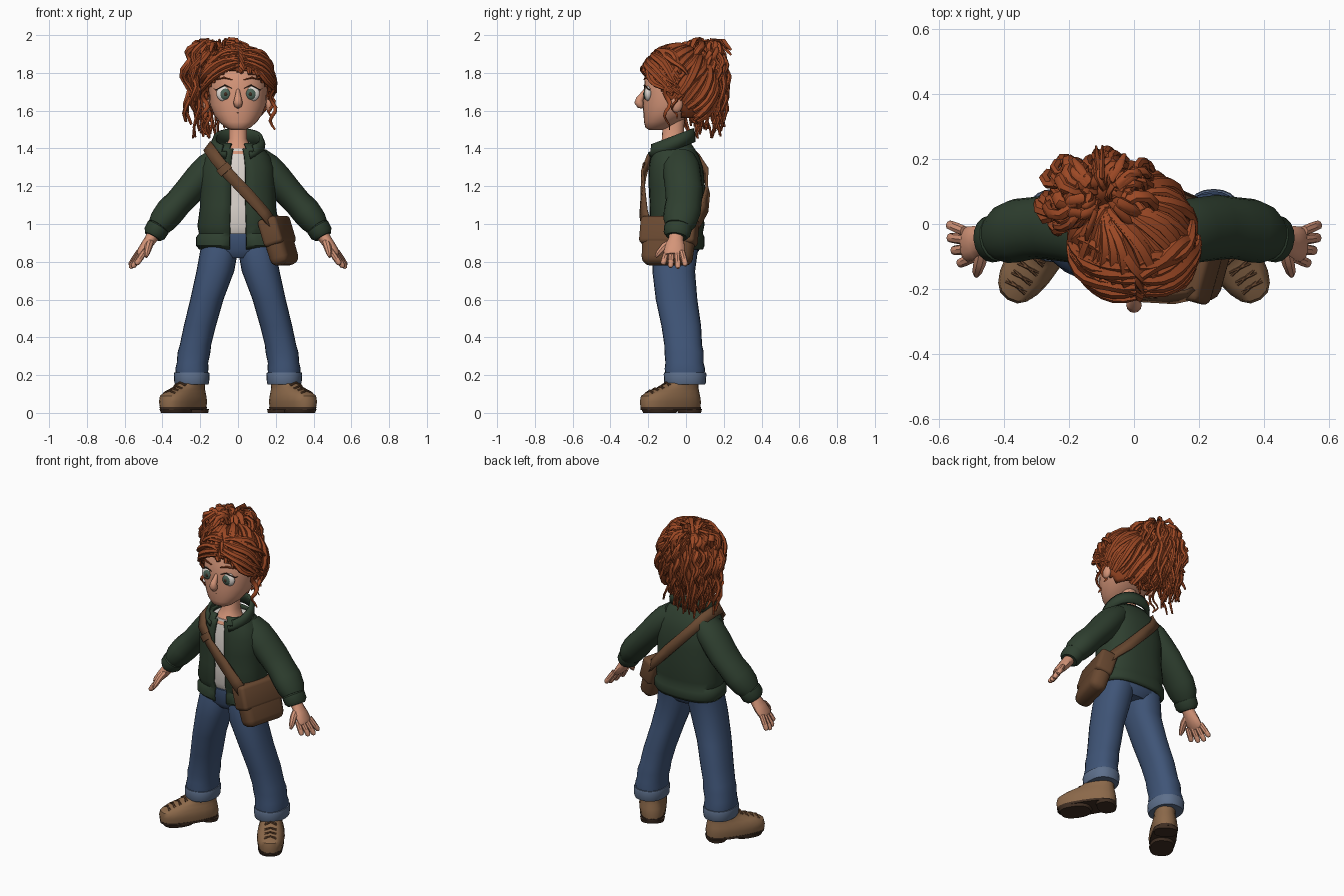
import bpy, bmesh, math, random
from mathutils import Vector, Matrix

random.seed(4)
if "Cube" in bpy.data.objects:
    bpy.data.objects.remove(bpy.data.objects["Cube"])


def material(name, r, g, b):
    m = bpy.data.materials.new(name)
    m.use_nodes = True
    m.diffuse_color = (r, g, b, 1)
    m.node_tree.nodes["Principled BSDF"].inputs["Base Color"].default_value = (r, g, b, 1)
    return m


HAIR = material("copper hair", .33, .065, .018)
SKIN = material("skin", .66, .3, .19)
GREEN = material("jacket green", .028, .05, .029)
WHITE = material("off white", .76, .7, .65)
DENIM = material("denim", .05, .09, .185)
CUFF = material("light denim", .11, .16, .26)
BOOT = material("boot tan", .26, .14, .068)
DARK = material("dark brown", .05, .027, .016)
BAG = material("bag brown", .14, .065, .03)
IRIS = material("iris green", .075, .13, .1)


def make(name, bm, mat, angle=40):
    bmesh.ops.recalc_face_normals(bm, faces=bm.faces)
    mesh = bpy.data.meshes.new(name)
    bm.to_mesh(mesh)
    bm.free()
    mesh.materials.append(mat)
    ob = bpy.data.objects.new(name, mesh)
    bpy.context.collection.objects.link(ob)
    bpy.ops.object.select_all(action='DESELECT')
    ob.select_set(True)
    bpy.context.view_layer.objects.active = ob
    bpy.ops.object.shade_smooth_by_angle(angle=math.radians(angle))
    return ob


def skin(bm, rings, caps=True):
    rows = [[bm.verts.new(p) for p in r] for r in rings]
    n = len(rows[0])
    for a, b in zip(rows, rows[1:]):
        for k in range(n):
            bm.faces.new((a[k], a[(k + 1) % n], b[(k + 1) % n], b[k]))
    if caps:
        bm.faces.new(rows[0])
        bm.faces.new(rows[-1])


def loft(rows, n=24, p=2.3, caps=True):
    """Stacked level rings given as z, centre x, centre y, radius x, radius y."""
    bm, rings = bmesh.new(), []
    for z, cx, cy, rx, ry in rows:
        ring = []
        for k in range(n):
            s, c = math.sin(math.tau * k / n), math.cos(math.tau * k / n)
            s, c = (math.copysign(abs(v) ** (2 / p), v) for v in (s, c))
            ring.append(Vector((cx + rx * s, cy - ry * c, z)))
        rings.append(ring)
    skin(bm, rings, caps)
    return bm


def sweep(bm, pts, n=12):
    """Tube along points given as x, y, z, radius across, radius through."""
    pos = [Vector(p[:3]) for p in pts]
    ref, rings = None, []
    for i, p in enumerate(pts):
        t = (pos[min(i + 1, len(pos) - 1)] - pos[max(i - 1, 0)]).normalized()
        if ref is None:
            ref = Vector((0, 1, 0)) if abs(t.y) < .9 else Vector((1, 0, 0))
        ref = (ref - t * ref.dot(t)).normalized()
        side = t.cross(ref)
        rings.append([pos[i] + ref * p[3] * math.cos(math.tau * k / n)
                      + side * p[-1] * math.sin(math.tau * k / n) for k in range(n)])
    skin(bm, rings)


def ball(name, loc, radii, mat, seg=20):
    bm = bmesh.new()
    bmesh.ops.create_uvsphere(bm, u_segments=seg, v_segments=seg // 2, radius=1,
                              matrix=Matrix.Translation(loc) @ Matrix.Diagonal((*radii, 1)))
    return make(name, bm, mat, 60)


def cut(bm, rule):
    gone = [f for f in bm.faces if rule(f.calc_center_median())]
    bmesh.ops.delete(bm, geom=gone, context='FACES')


def thicken(ob, t, offset=-1):
    m = ob.modifiers.new("thickness", 'SOLIDIFY')
    m.thickness, m.offset = t, offset


# Jacket body with open front, shirt inside
torso = [(.865, 0, -.04, .205, .13), (.885, 0, -.045, .222, .143), (.93, 0, -.045, .222, .143),
         (.95, 0, -.045, .207, .134), (.99, 0, -.05, .215, .147), (1.1, 0, -.05, .2, .145),
         (1.2, 0, -.05, .2, .15), (1.3, 0, -.055, .195, .145), (1.36, 0, -.06, .17, .13),
         (1.4, 0, -.07, .135, .115), (1.43, 0, -.075, .105, .1)]
bm = loft(torso, 32, 2.5, False)
cut(bm, lambda c: abs(c.x) < .045 and c.y < -.1)
for v in bm.verts:
    if v.co.y < -.1 and abs(v.co.x) < .075:
        v.co.x *= .75
thicken(make("jacket_body", bm, GREEN), .018)
make("shirt", loft([(z, x, y, rx - .03, ry - .022) for z, x, y, rx, ry in torso[3:-1]], 24, 2.5), WHITE)

# Folded collar, spread at the throat and higher at the back
bm = loft([(1.385, 0, -.075, .14, .124), (1.425, 0, -.082, .145, .133), (1.462, 0, -.085, .13, .125)], 28, 2.2, False)
cut(bm, lambda c: abs(c.x) < .05 + (c.z - 1.385) * .5 and c.y < -.1)
for v in bm.verts:
    v.co.z += .38 * (v.co.y + .08)
thicken(make("collar", bm, GREEN), .018)

# Hips
make("hips", loft([(.82, 0, -.05, .1, .09), (.86, 0, -.05, .185, .12), (.95, 0, -.045, .19, .123)]), DENIM)

for s, tag in ((1, "left"), (-1, "right")):
    # Sleeve, wrist band, hand
    bm = bmesh.new()
    sweep(bm, [(s * x, y, z, a, b) for x, y, z, a, b in [
        (.1, -.03, 1.35, .08, .065), (.15, -.025, 1.3, .1, .08), (.2, -.018, 1.245, .1, .082),
        (.26, -.01, 1.175, .1, .078), (.31, -.012, 1.12, .095, .074), (.36, -.02, 1.065, .098, .078),
        (.4, -.032, 1.015, .09, .072), (.422, -.04, .985, .072, .06)]], 16)
    make(tag + "_sleeve", bm, GREEN)
    bm = bmesh.new()
    sweep(bm, [(s * x, y, z, a, b) for x, y, z, a, b in [
        (.415, -.04, .993, .06, .05), (.422, -.042, .983, .074, .063), (.442, -.047, .95, .072, .061),
        (.452, -.05, .932, .056, .046)]], 16)
    make(tag + "_wrist_band", bm, GREEN)
    bm = bmesh.new()
    sweep(bm, [(s * x, y, z, a, b) for x, y, z, a, b in [
        (.435, -.05, .96, .038, .034), (.462, -.053, .92, .04, .032), (.487, -.058, .885, .052, .029),
        (.515, -.062, .85, .054, .023), (.523, -.062, .838, .047, .016)]])
    for i in range(4):
        d = (i - 1.5) * .027
        reach = (.9, 1.05, 1, .82)[3 - i]
        sweep(bm, [(s * (.508 + d * .35 + .056 * f * reach), -.062 + d * (1 + .5 * f), .855 - .085 * f * reach, r, r)
                   for f, r in ((0, .016), (.5, .0165), (.9, .0145), (1, .007))], 8)
    sweep(bm, [(s * .465, -.075, .905, .021), (s * .474, -.115, .88, .021),
               (s * .483, -.146, .845, .016), (s * .486, -.16, .825, .007)], 8)
    make(tag + "_hand", bm, SKIN)

    # Trouser leg and turned-up cuff
    make(tag + "_leg", loft([(z, s * x, y, a, b) for z, x, y, a, b in [
        (.17, .245, -.005, .08, .1), (.235, .244, -.006, .088, .107), (.265, .241, -.008, .083, .101),
        (.32, .233, -.01, .087, .104), (.36, .225, -.015, .083, .1), (.46, .202, -.025, .085, .105),
        (.6, .165, -.05, .088, .11), (.75, .12, -.065, .1, .113), (.86, .1, -.055, .1, .118),
        (.92, .095, -.045, .09, .115)]]), DENIM)
    make(tag + "_leg_cuff", loft([(z, s * .245, -.005, a, a + .018) for z, a in [
        (.15, .078), (.15, .088), (.16, .092), (.205, .095), (.215, .092), (.215, .08)]]), CUFF)

    # Boot, built along its length and then turned outward
    turn_out = Matrix.Translation((s * .24, -.005, 0)) @ Matrix.Rotation(s * .58, 4, 'Z')

    def boot_part(name, rows, mat):
        bm = loft([(z, 0, -(u0 + u1) / 2, w, (u1 - u0) / 2) for z, u0, u1, w in rows], 20, 2.5)
        bm.transform(turn_out)
        make(tag + name, bm, mat)

    boot_part("_boot", [(.022, -.085, .268, .074), (.06, -.087, .273, .081), (.09, -.082, .266, .077),
                        (.115, -.077, .22, .069), (.135, -.073, .15, .062), (.16, -.072, .105, .062),
                        (.195, -.078, .085, .068)], BOOT)
    boot_part("_sole", [(.016, -.087, .268, .076), (.03, -.088, .27, .077)], DARK)
    boot_part("_heel", [(0, -.08, .025, .068), (.02, -.085, .03, .072)], DARK)
    boot_part("_tread", [(0, .07, .25, .068), (.02, .06, .262, .073)], DARK)
    bm = bmesh.new()
    for u, z in ((.115, .16), (.15, .141), (.185, .13), (.217, .118)):
        for e in (-1, 1):
            sweep(bm, [(-.035 * e, -u, z - .012, .004), (0, -u - .006, z + .001, .005), (.035 * e, -u - .012, z - .015, .004)], 6)
    bm.transform(turn_out)
    make(tag + "_laces", bm, BAG)

    # Eye, lash, brow, ear
    ball(tag + "_eye", (s * .07, -.199, 1.69), (.045, .021, .042), WHITE)
    ball(tag + "_iris", (s * .067, -.21, 1.688), (.03, .0145, .031), IRIS)
    ball(tag + "_pupil", (s * .066, -.217, 1.688), (.012, .0105, .013), DARK)
    ball(tag + "_ear", (s * .165, -.05, 1.635), (.02, .033, .045), SKIN)
    bm = bmesh.new()
    sweep(bm, [(s * .03, -.217, 1.718, .002), (s * .07, -.221, 1.735, .004), (s * .117, -.195, 1.71, .003),
               (s * .13, -.187, 1.718, .001)], 6)
    make(tag + "_lash", bm, DARK)
    bm = bmesh.new()
    sweep(bm, [(s * .03, -.223, 1.764, .003), (s * .075, -.215, 1.775, .006), (s * .122, -.184, 1.762, .002)], 6)
    make(tag + "_brow", bm, HAIR)

# Head, neck, nose, mouth
make("head", loft([(1.497, 0, -.16, .035, .035), (1.51, 0, -.15, .065, .065), (1.54, 0, -.13, .1, .092),
                   (1.58, 0, -.095, .128, .13), (1.63, 0, -.07, .149, .159), (1.7, 0, -.06, .153, .163),
                   (1.78, 0, -.06, .15, .158), (1.85, 0, -.055, .115, .125)], 28, 2.2), SKIN, 60)
make("neck", loft([(1.37, 0, -.09, .085, .085), (1.415, 0, -.08, .065, .068), (1.45, 0, -.07, .048, .057),
                   (1.56, 0, -.065, .05, .058)]), SKIN)
bm = bmesh.new()
sweep(bm, [(0, -.212, 1.715, .008), (0, -.23, 1.685, .014), (0, -.245, 1.662, .02), (0, -.25, 1.645, .024),
           (0, -.24, 1.63, .022), (0, -.225, 1.622, .012)])
make("nose", bm, SKIN, 60)
bm = bmesh.new()
sweep(bm, [(-.045, -.214, 1.596, .002), (0, -.224, 1.588, .003), (.045, -.214, 1.598, .002)], 6)
make("mouth", bm, BAG)

# Hair cap cut along the hairline
C, R = Vector((0, -.045, 1.725)), Vector((.185, .195, .208))
bm = bmesh.new()
bmesh.ops.create_uvsphere(bm, u_segments=40, v_segments=28, radius=1,
                          matrix=Matrix.Translation(C) @ Matrix.Diagonal((*R, 1)))
cut(bm, lambda c: c.z < 1.56 or (c.z < 1.815 and c.y < -.06 - (c.z - 1.62) * .8))
thicken(make("hair_cap", bm, HAIR), .012)


def strand(bm, pts, r, flat=.6):
    last = len(pts) - 1
    sweep(bm, [(*p, w, w * flat) for i, p in enumerate(pts)
               for w in [r * (.25 + .75 * math.sin(math.pi * (.12 + .83 * i / last)))]], 6)


def heading(th, el):
    return Vector((math.sin(th) * math.cos(el), -math.cos(th) * math.cos(el), math.sin(el)))


def scalp_lock(bm, start, end, lift, wob, r):
    path = []
    for k in range(10):
        d = start.slerp(end, k / 9) + start.cross(end) * wob * math.sin(k * .9)
        bump = lift + .02 * math.sin(k * .9 + wob * 40)
        path.append(C + Vector(a * b for a, b in zip(d.normalized(), R)) * bump)
    strand(bm, path, r, .75)


# Swept locks from the hairline to the tie
knot = Vector((-.37, .5, .75)).normalized()
bm = bmesh.new()
for i in range(50):
    th = math.tau * i / 50
    el = math.radians(-17 + 43 * math.cos(th) + random.uniform(-5, 5))
    scalp_lock(bm, heading(th, el), knot, random.uniform(.98, 1.05), random.uniform(-.1, .1), random.uniform(.018, .031))
# Fringe locks parted off centre and swept to both sides
for i in range(11):
    for s in (-1, 1):
        f = i / 10
        start = heading(.12 + s * .08, math.radians(32 + 34 * f + random.uniform(-3, 3)))
        end = heading(s * math.radians(random.uniform(75, 105)), math.radians(-14 + 38 * f))
        scalp_lock(bm, start, end, random.uniform(1.02, 1.09), random.uniform(-.08, .08), random.uniform(.016, .026))
make("swept_hair", bm, HAIR, 50)

# Curly tail: locks rise from the tie, arch over and fall
ball("tail_core", (-.11, .115, 1.77), (.1, .085, .17), HAIR, 14)
bm = bmesh.new()
for i in range(85):
    ph = math.radians(random.uniform(-10, 225))
    reach, top = random.uniform(.4, 1.05), random.uniform(1.88, 1.97)
    end = random.uniform(1.45, 1.62) if reach < .85 else random.uniform(1.49, 1.75)
    turn, amp, path = random.uniform(0, 6), random.uniform(.01, .022), []
    for k in range(18):
        f = k / 17
        out = reach * min(1, math.sin(min(f * 2.2, 1.57))) * (1 - .17 * f)
        z = 1.87 + (top - 1.87) * math.sin(f / .3 * math.pi / 2) if f < .3 else top - (top - end) * ((f - .3) / .7) ** 1.25
        curl = amp * min(1, f * 3)
        path.append((-.1 + .195 * out * math.cos(ph) + curl * math.sin(turn + f * 19),
                     .08 + .17 * out * math.sin(ph) + curl * math.cos(turn + f * 19), z))
    strand(bm, path, random.uniform(.013, .022), .75)
# Short curls on top of the tail
for i in range(16):
    ph = math.radians(random.uniform(0, 360))
    x, y, h = -.1 + .03 * math.cos(ph), .09 + .03 * math.sin(ph), random.uniform(1.945, 1.985)
    strand(bm, [(x, y, 1.88), (x + .03 * math.cos(ph), y + .03 * math.sin(ph), h),
                (x + .07 * math.cos(ph), y + .08 * math.sin(ph), h - .005),
                (x + .1 * math.cos(ph), y + .12 * math.sin(ph), h - .05)], .016)
# Loose curls by the ears
for x, y, low in ((.185, -.1, 1.5), (.175, -.06, 1.56), (-.175, -.1, 1.54), (-.18, -.05, 1.48), (-.16, .0, 1.46)):
    strand(bm, [(x + .015 * math.sin(k * 1.2 + x), y + .015 * math.cos(k * 1.2), 1.76 - (1.76 - low) * k / 11)
                for k in range(12)], .013)
make("curly_tail", bm, HAIR, 50)


# Shoulder bag with flap, leaning outward at the hip
def bag_box(name, size, offset, bevel):
    bm = bmesh.new()
    bmesh.ops.create_cube(bm, size=1, matrix=Matrix.Translation(offset) @ Matrix.Diagonal((*size, 1)))
    for v in bm.verts:
        if v.co.z < -.08:
            v.co.y *= .92
    bmesh.ops.bevel(bm, geom=bm.edges[:], offset=bevel, segments=3, profile=.5, affect='EDGES')
    bm.transform(Matrix.Translation((.217, -.092, .912)) @ Matrix.Rotation(-.27, 4, 'Z') @ Matrix.Rotation(-.3, 4, 'Y'))
    make(name, bm, BAG)


bag_box("bag_body", (.105, .295, .25), (0, 0, -.01), .042)
bag_box("bag_flap", (.108, .305, .15), (.003, 0, .05), .022)

# Strap around the body
bm = bmesh.new()
line = [Vector(p) for p in [
    (.19, -.21, .99), (.14, -.225, 1.06), (.05, -.228, 1.16), (-.05, -.224, 1.265), (-.115, -.198, 1.345),
    (-.15, -.14, 1.395), (-.16, -.06, 1.41), (-.145, .01, 1.395), (-.11, .065, 1.345), (-.05, .105, 1.275),
    (.04, .115, 1.18), (.13, .098, 1.085), (.2, .06, 1.02), (.235, .03, .97)]]
rows = []
for i, p in enumerate(line):
    t = line[min(i + 1, len(line) - 1)] - line[max(i - 1, 0)]
    w = t.cross(p - Vector((0, -.05, p.z - .12 if p.z > 1.33 else p.z))).normalized() * .031
    rows.append((bm.verts.new(p - w), bm.verts.new(p + w)))
for a, b in zip(rows, rows[1:]):
    bm.faces.new((a[0], a[1], b[1], b[0]))
thicken(make("bag_strap", bm, BAG), .014, 0)
bm = bmesh.new()
sweep(bm, [(-.06, -.226, 1.275, .012, .038), (-.085, -.22, 1.305, .012, .038)], 8)
make("strap_buckle", bm, BAG)
